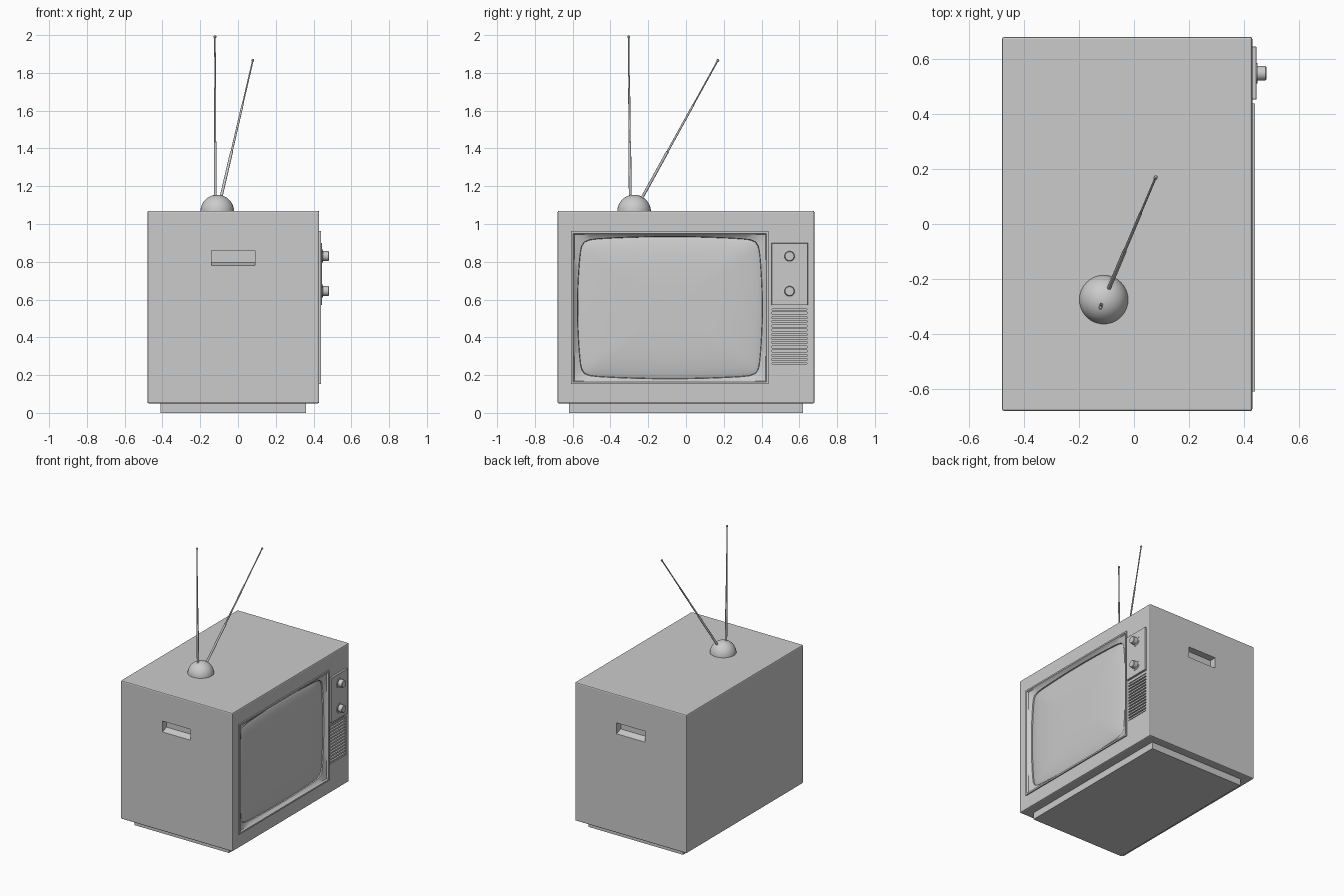
import bpy, bmesh, math
from mathutils import Vector

if "Cube" in bpy.data.objects:
    bpy.data.objects.remove(bpy.data.objects["Cube"])


def new_object(name, bm, smooth=False):
    bmesh.ops.recalc_face_normals(bm, faces=bm.faces)
    me = bpy.data.meshes.new(name)
    bm.to_mesh(me)
    bm.free()
    ob = bpy.data.objects.new(name, me)
    bpy.context.collection.objects.link(ob)
    bpy.context.view_layer.objects.active = ob
    if smooth:
        bpy.ops.object.select_all(action='DESELECT')
        ob.select_set(True)
        bpy.ops.object.shade_smooth_by_angle(angle=math.radians(35))
    return ob


def box(name, lo, hi, bevel=0.0, segments=2):
    lo, hi = Vector(lo), Vector(hi)
    bm = bmesh.new()
    bmesh.ops.create_cube(bm, size=1)
    for v in bm.verts:
        v.co = (lo + hi) / 2 + v.co * (hi - lo)
    if bevel:
        bmesh.ops.bevel(bm, geom=bm.edges[:], offset=bevel, segments=segments,
                        profile=0.5, affect='EDGES')
    return new_object(name, bm)


def cut(target, cutter):
    m = target.modifiers.new("cut", 'BOOLEAN')
    m.operation, m.solver, m.object = 'DIFFERENCE', 'EXACT', cutter
    bpy.context.view_layer.objects.active = target
    bpy.ops.object.modifier_apply(modifier=m.name)
    bpy.data.objects.remove(cutter)


def loft(name, loops, cap=False):
    """Bridge a list of equal-length closed point loops."""
    bm = bmesh.new()
    rings = [[bm.verts.new(p) for p in loop] for loop in loops]
    n = len(rings[0])
    for a, b in zip(rings, rings[1:]):
        for i in range(n):
            j = (i + 1) % n
            bm.faces.new((a[i], a[j], b[j], b[i]))
    if cap:
        bm.faces.new(rings[0])
        bm.faces.new(rings[-1])
    return new_object(name, bm, True)


def turned(name, base, axis, profile, n=24):
    """Revolve (radius, distance) pairs around an axis."""
    base = Vector(base)
    q = Vector((0, 0, 1)).rotation_difference(Vector(axis))
    return loft(name, [[base + q @ Vector((r * math.cos(2 * math.pi * i / n),
                                           r * math.sin(2 * math.pi * i / n), d))
                        for i in range(n)] for r, d in profile], True)


# Cabinet with bevelled edges and the plinth below
cabinet = box("cabinet", (-0.48, -0.68, 0.05), (0.43, 0.68, 1.07), 0.008)
box("plinth", (-0.41, -0.62, 0), (0.36, 0.62, 0.06))

# Openings for the screen and the speaker grille
cut(cabinet, box("screen_cutter", (0.37, -0.60, 0.16), (0.5, 0.43, 0.95)))
cut(cabinet, box("grille_cutter", (0.412, 0.455, 0.26), (0.5, 0.64, 0.55)))

# Hand-grip pockets on both sides, with a sloping floor
for s in (-1, 1):
    bm = bmesh.new()
    prof = [(0.70, 0.776), (0.68, 0.781), (0.63, 0.797), (0.63, 0.861), (0.70, 0.861)]
    f = bm.faces.new([bm.verts.new((-0.14, s * y, z)) for y, z in prof])
    ext = bmesh.ops.extrude_face_region(bm, geom=[f])["geom"]
    bmesh.ops.translate(bm, vec=(0.23, 0, 0),
                        verts=[g for g in ext if isinstance(g, bmesh.types.BMVert)])
    cut(cabinet, new_object("grip_cutter", bm))

# Screen surround and picture tube
CY, CZ = -0.085, 0.557
PER = 24


def screen_loop(x, hy, hz, bulge=0.0, power=0):
    side = [-1 + 2 * i / PER for i in range(PER)]
    uv = ([(t, -1) for t in side] + [(1, t) for t in side]
          + [(-t, 1) for t in side] + [(-1, -t) for t in side])
    pts = []
    for u, v in uv:
        if power:
            k = (abs(u) ** power + abs(v) ** power) ** (-1 / power)
            u, v = u * k, v * k
        pts.append((x, CY + hy * u * (1 - bulge * v * v),
                    CZ + hz * v * (1 - bulge * u * u)))
    return pts


loft("screen_surround", [
    screen_loop(0.425, 0.523, 0.405), screen_loop(0.439, 0.523, 0.405),
    screen_loop(0.439, 0.512, 0.394), screen_loop(0.428, 0.506, 0.388),
    screen_loop(0.416, 0.490, 0.377, 0.045, 20),
    screen_loop(0.395, 0.488, 0.375, 0.045, 20)])
rings = [1, 0.985, 0.95, 0.88, 0.75, 0.55, 0.3, 0.05]
loft("picture_tube", [screen_loop(0.395, 0.488, 0.375, 0.045, 20)] + [
    screen_loop(0.408 + 0.027 * (1 - s ** 4) ** 0.8, 0.488 * s, 0.375 * s,
                0.045, 20) for s in rings], True)

# Control panel with two dials
box("control_panel", (0.42, 0.452, 0.57), (0.445, 0.645, 0.90), 0.002, 1)
for i, z in enumerate((0.645, 0.83)):
    turned(f"dial_{i + 1}", (0.443, 0.548, z), (1, 0, 0),
           [(0.037, 0), (0.037, 0.005), (0.027, 0.006), (0.026, 0.035), (0.023, 0.038)])

# Speaker grille slats
COUNT = 13
for i in range(COUNT):
    z = 0.26 + 0.29 * (i + 0.5) / COUNT
    box(f"grille_slat_{i + 1}", (0.405, 0.45, z - 0.006), (0.429, 0.645, z + 0.006))

# Antenna dome and two telescopic rods
R = 0.089
turned("antenna_dome", (-0.11, -0.275, 1.066), (0, 0, 1),
       [(R, 0)] + [(R * math.cos(a), R * math.sin(a))
                   for a in [math.radians(85 * k / 12) for k in range(1, 13)]], 32)
ENDS = [((-0.12, -0.295, 1.13), (-0.122, -0.304, 1.998)),
        ((-0.095, -0.243, 1.12), (0.08, 0.172, 1.872))]
for i, (a, b) in enumerate(ENDS):
    d = Vector(b) - Vector(a)
    L = d.length
    turned(f"antenna_rod_{i + 1}", a, d,
           [(0.0075, 0), (0.0075, L * 0.35), (0.0055, L * 0.352), (0.0055, L * 0.68),
            (0.004, L * 0.682), (0.004, L - 0.014), (0.007, L - 0.011),
            (0.007, L - 0.003), (0.004, L)], 12)
